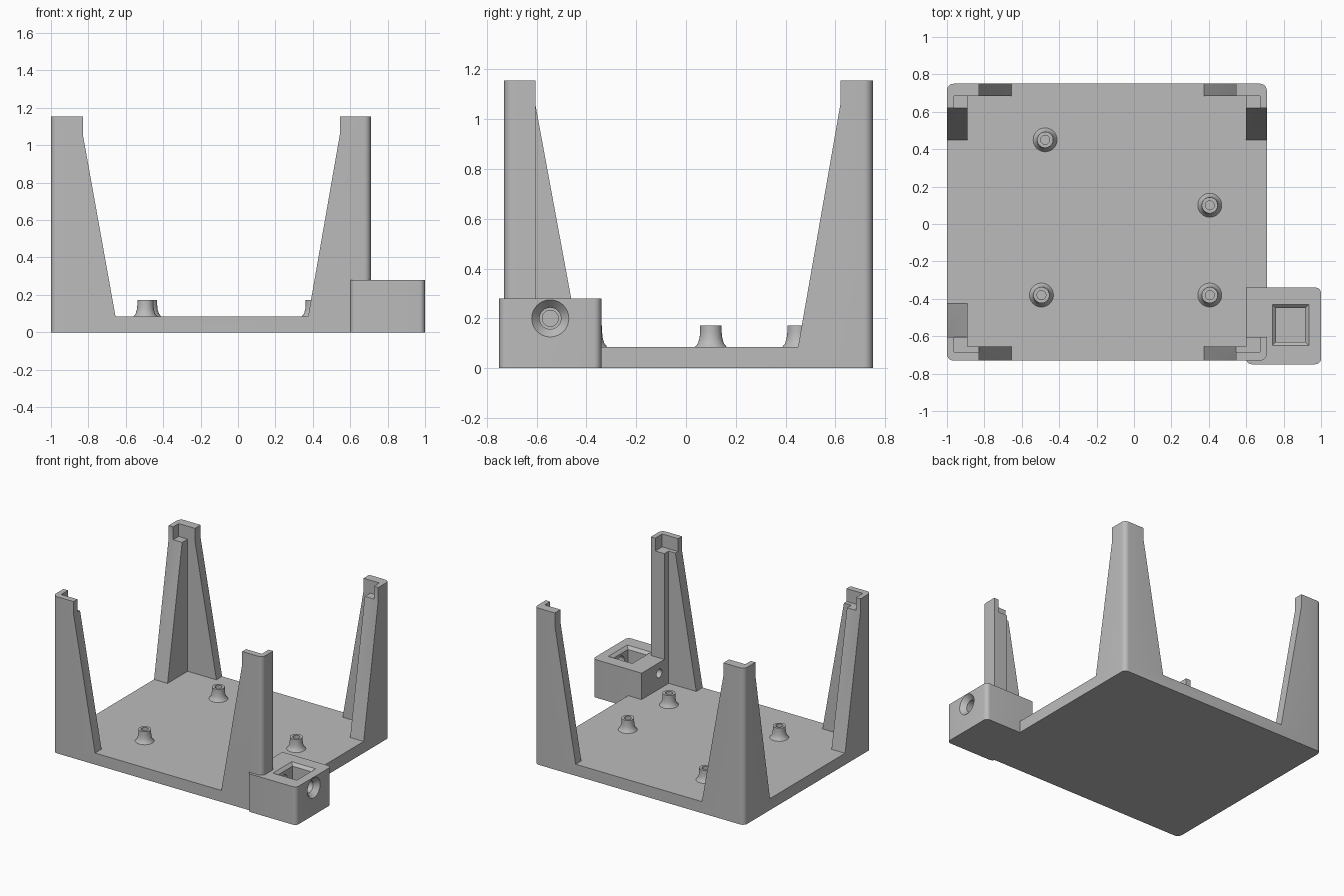
import bpy, bmesh, math
from mathutils import Matrix, Vector

cube = bpy.data.objects.get("Cube")
if cube:
    bpy.data.objects.remove(cube)

grey = bpy.data.materials.new("plain_grey")
grey.use_nodes = True
colour = (0.5, 0.5, 0.5, 1)
grey.diffuse_color = colour
grey.node_tree.nodes["Principled BSDF"].inputs["Base Color"].default_value = colour


def finish(bm, name):
    bmesh.ops.recalc_face_normals(bm, faces=bm.faces)
    mesh = bpy.data.meshes.new(name)
    bm.to_mesh(mesh)
    bm.free()
    mesh.materials.append(grey)
    obj = bpy.data.objects.new(name, mesh)
    bpy.context.collection.objects.link(obj)
    return obj


def prism(name, points, axis, low, high, radius=0, keep_sharp=None):
    """Extrude a closed outline along an axis, optionally rounding its corners."""
    place = {"x": lambda a, b, t: (t, a, b),
             "y": lambda a, b, t: (a, t, b),
             "z": lambda a, b, t: (a, b, t)}[axis]
    bm = bmesh.new()
    face = bm.faces.new([bm.verts.new(place(a, b, low)) for a, b in points])
    grown = bmesh.ops.extrude_face_region(bm, geom=[face])["geom"]
    verts = [g for g in grown if isinstance(g, bmesh.types.BMVert)]
    bmesh.ops.translate(bm, verts=verts, vec=Vector(place(0, 0, high - low)))
    if radius:
        edges = [e for e in bm.edges
                 if abs(e.verts[0].co.z - e.verts[1].co.z) > 0.01
                 and not (keep_sharp and keep_sharp(e.verts[0].co))]
        bmesh.ops.bevel(bm, geom=edges, offset=radius, segments=6,
                        profile=0.5, affect="EDGES")
    return finish(bm, name)


def block(name, x0, x1, y0, y1, z0, z1, **kw):
    return prism(name, [(x0, y0), (x1, y0), (x1, y1), (x0, y1)], "z", z0, z1, **kw)


def lathe(name, profile, matrix, steps=40):
    """Revolve (radius, height) pairs around z, then place the result."""
    bm = bmesh.new()
    verts = [bm.verts.new((r, 0, h)) for r, h in profile]
    edges = [bm.edges.new(pair) for pair in zip(verts, verts[1:])]
    bmesh.ops.spin(bm, geom=verts + edges, cent=(0, 0, 0), axis=(0, 0, 1),
                   angle=math.tau, steps=steps)
    bmesh.ops.remove_doubles(bm, verts=bm.verts, dist=0.0005)
    bm.transform(matrix)
    return finish(bm, name)


def combine(target, others, operation):
    """Apply booleans in turn and discard the helpers."""
    for other in others:
        mod = target.modifiers.new("shape", "BOOLEAN")
        mod.operation, mod.solver, mod.object = operation, "EXACT", other
        bpy.context.view_layer.update()
        graph = bpy.context.evaluated_depsgraph_get()
        mesh = bpy.data.meshes.new_from_object(target.evaluated_get(graph))
        target.modifiers.clear()
        target.data = mesh
        bpy.data.objects.remove(other)


def smooth(obj):
    bpy.ops.object.select_all(action="DESELECT")
    obj.select_set(True)
    bpy.context.view_layer.objects.active = obj
    bpy.ops.object.shade_smooth_by_angle(angle=math.radians(30))


FLOOR, LEDGE, TOP, OVER = 0.085, 1.06, 1.155, 1.3


def window(low0, low1, high0, high1):
    """Tapered opening that leaves the sloped corner posts."""
    return [(low0, FLOOR), (low1, FLOOR), (high1, LEDGE), (high1, OVER),
            (high0, OVER), (high0, LEDGE)]


# Tray with four corner posts, carved out of one rounded block
frame = block("tray_and_posts", -1, 0.71, -0.73, 0.75, 0, TOP, radius=0.035)
combine(frame, [
    block("interior", -0.89, 0.60, -0.655, 0.684, FLOOR, OVER),
    prism("front_back_window", window(-0.655, 0.375, -0.83, 0.545), "y", -1, 1),
    prism("side_window", window(-0.425, 0.45, -0.605, 0.62), "x", -1.2, 1.2),
    block("post_ledges", -0.963, 0.674, -0.685, 0.684, LEDGE, OVER),
    block("straight_post_side", 0.55, 0.9, -0.605, 0.2, FLOOR, OVER),
], "DIFFERENCE")

# Clamp block on the outer front corner, with nut pocket and screw hole
clamp = block("clamp_block", 0.60, 1, -0.75, -0.34, 0, 0.28, radius=0.03,
              keep_sharp=lambda p: p.x < 0.7 and p.y > -0.5)
combine(frame, [clamp], "UNION")

pocket_chamfer = bmesh.new()
bmesh.ops.create_cube(pocket_chamfer, size=1)
for v in pocket_chamfer.verts:
    grow = 0.025 if v.co.z > 0 else 0
    v.co = (0.8375 + math.copysign(0.0775 + grow, v.co.x),
            -0.54 + math.copysign(0.09 + grow, v.co.y),
            0.285 if v.co.z > 0 else 0.26)
combine(frame, [
    block("nut_pocket", 0.76, 0.915, -0.63, -0.45, 0.1, 0.27),
    finish(pocket_chamfer, "pocket_chamfer"),
    lathe("screw_hole", [(0, 0.5), (0.032, 0.5), (0.032, 0.8), (0.043, 0.8),
                         (0.043, 0.965), (0.079, 1.005), (0, 1.005)],
          Matrix.Translation((0, -0.545, 0.2)) @ Matrix.Rotation(math.pi / 2, 4, "Y")),
], "DIFFERENCE")
smooth(frame)

# Flared standoffs with screw holes
standoff = [(0, 0.1), (0.024, 0.1), (0.024, 0.172), (0.043, 0.172), (0.043, 0.145),
            (0.046, 0.12), (0.052, 0.1), (0.064, FLOOR), (0, FLOOR - 0.01)]
spots = [(-0.475, 0.45), (0.405, 0.10), (0.405, -0.38), (-0.495, -0.38)]
for i, (x, y) in enumerate(spots, 1):
    smooth(lathe(f"standoff_{i}", standoff, Matrix.Translation((x, y, 0))))
